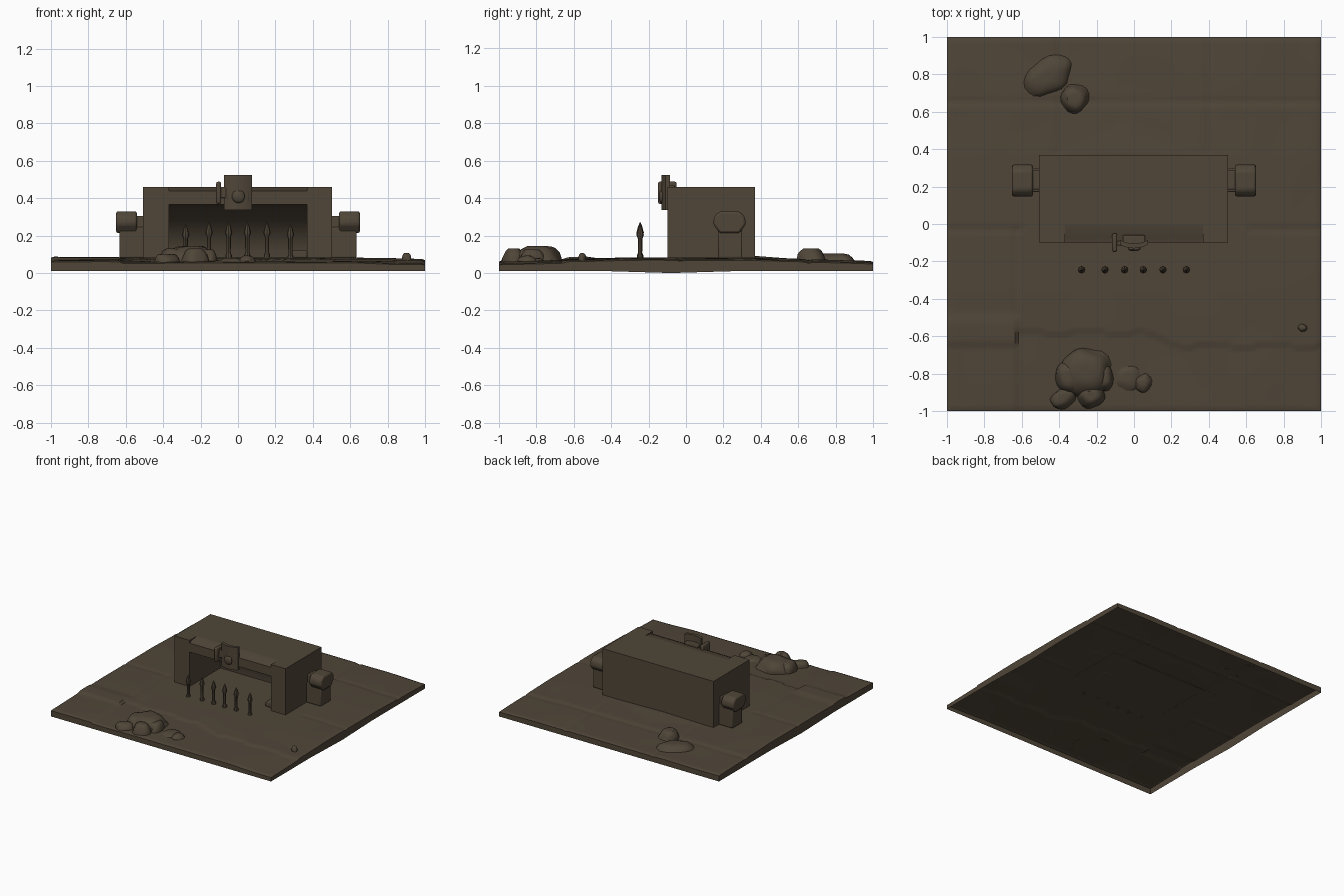
import bpy, bmesh, math, random
from mathutils import Matrix, Vector, noise

random.seed(4)
if "Cube" in bpy.data.objects:
    bpy.data.objects.remove(bpy.data.objects["Cube"], do_unlink=True)

COLOR = (0.08, 0.061, 0.04, 1)
stone = bpy.data.materials.new("dark brown stone")
stone.use_nodes = True
stone.diffuse_color = COLOR
shader = stone.node_tree.nodes["Principled BSDF"]
shader.inputs["Base Color"].default_value = COLOR
shader.inputs["Roughness"].default_value = 0.9
BASE = 0.081


def shade(obj, angle=35):
    bpy.ops.object.select_all(action="DESELECT")
    obj.select_set(True)
    bpy.context.view_layer.objects.active = obj
    bpy.ops.object.shade_smooth_by_angle(angle=math.radians(angle))


def finish(bm, name, bevel=0.0, angle=35):
    bmesh.ops.recalc_face_normals(bm, faces=bm.faces)
    mesh = bpy.data.meshes.new(name)
    bm.to_mesh(mesh)
    bm.free()
    mesh.materials.append(stone)
    obj = bpy.data.objects.new(name, mesh)
    bpy.context.collection.objects.link(obj)
    if bevel:
        mod = obj.modifiers.new("worn edges", "BEVEL")
        mod.width, mod.segments = bevel, 2
    shade(obj, angle)
    return obj


def box(name, x, y, z, bevel=0.006):
    bm = bmesh.new()
    bmesh.ops.create_cube(bm, size=1)
    for v in bm.verts:
        v.co = [lo + (c + 0.5) * (hi - lo) for c, (lo, hi) in zip(v.co, (x, y, z))]
    return finish(bm, name, bevel)


def extrude(name, outline, vec, bevel=0.0):
    """Extrude a flat outline of 3D points along a vector."""
    bm = bmesh.new()
    face = bm.faces.new([bm.verts.new(p) for p in outline])
    out = bmesh.ops.extrude_face_region(bm, geom=[face])["geom"]
    bmesh.ops.translate(bm, vec=vec,
                        verts=[g for g in out if isinstance(g, bmesh.types.BMVert)])
    return finish(bm, name, bevel)


def carve(obj, cutter):
    mod = obj.modifiers.new("carve", "BOOLEAN")
    mod.object, mod.solver = cutter, "EXACT"
    bpy.context.view_layer.objects.active = obj
    bpy.ops.object.modifier_apply(modifier=mod.name)
    bpy.data.objects.remove(cutter, do_unlink=True)


# Ground: an open-bottomed sheet of worn paving with a skirt around it
def crack_y(x):
    return -0.58 - 0.07 * max(0, min(1, (x - 0.02) / 0.25)) + 0.012 * math.sin(x * 19)


def ramp(value, width=0.06):
    return max(0, min(1, value / width))


def seam(distance):
    return -0.006 * max(0, 1 - abs(distance) / 0.025)


def ground_height(x, y):
    z = 0.082 - 0.016 * ramp(abs(y) - 0.35, 0.65) - 0.009 * ramp(x - 0.65, 0.35)
    rough = ramp(max(abs(x) - 0.65, abs(y - 0.1) - 0.4), 0.2)
    z += 0.004 * rough * noise.noise(Vector((x * 3, y * 3, 0)))
    if x > -0.62:
        z -= 0.007 * (y < crack_y(x))
    else:
        z += 0.01 * ramp(-0.47 - y) * ramp(y + 0.66, 0.03)
    z -= 0.003 * (y > 0.65)
    z += seam(y - 0.65)
    if abs(x) > 0.6:
        z += seam(y + 0.03)
    if -0.5 < y < -0.03:
        z += seam(x + 0.63)
    if y > 0.37:
        z += seam(x - 0.4) + seam(x + 0.4)
    # Low drift of earth against the rear wall
    drift = 1 - abs(x + 0.04) / 0.4 - max(0, y - 0.37) / 0.19
    return z + 0.01 * max(0, drift) * ramp(y - 0.34, 0.03)


bm = bmesh.new()
bmesh.ops.create_grid(bm, x_segments=110, y_segments=110, size=1)
for v in bm.verts:
    v.co.z = ground_height(v.co.x, v.co.y) - 0.006 * v.is_boundary
rim = [e for e in bm.edges if e.is_boundary]
out = bmesh.ops.extrude_edge_only(bm, edges=rim)["geom"]
for v in [g for g in out if isinstance(g, bmesh.types.BMVert)]:
    v.co.z = 0.012 - 0.012 * max(0, 1 - abs(v.co.y + 0.08) / 0.4)
finish(bm, "ground_sheet", angle=30)


def rock(name, loc, size, turn=0.0):
    bm = bmesh.new()
    bmesh.ops.create_icosphere(bm, subdivisions=3, radius=1)
    seed = Vector([random.uniform(0, 20) for _ in range(3)])
    for v in bm.verts:
        v.co *= 1 + 0.18 * noise.noise(v.co * 1.3 + seed)
        v.co.z = min(v.co.z, 0.85)
    bmesh.ops.transform(bm, verts=bm.verts, matrix=Matrix.Translation(loc)
                        @ Matrix.Rotation(turn, 4, "Z") @ Matrix.Diagonal((*size, 1)))
    for v in bm.verts:
        v.co.z = max(ground_height(v.co.x, v.co.y) - 0.001, v.co.z)
    return finish(bm, name, angle=40)


# Shelter: one block with a vaulted niche and a worn lintel edge
shelter = box("shelter", (-0.508, 0.502), (-0.1, 0.368), (BASE, 0.461), 0)
arc = [math.pi / 2 * i / 14 for i in range(15)]
vault = [(-0.37, -0.06 + 0.36 * math.sin(a), BASE + 0.284 * math.cos(a)) for a in arc]
carve(shelter, extrude("niche_cutter", [(-0.37, -0.2, 0.0), (-0.37, -0.2, 0.365)] + vault
                       + [(-0.37, 0.3, 0.0)], (0.74, 0, 0)))
carve(shelter, extrude("lintel_cutter", [(-0.37, -0.2, 0.438), (-0.37, -0.097, 0.438),
                                         (-0.37, -0.07, 0.45), (-0.37, 0.0, 0.462),
                                         (-0.37, 0.0, 0.5), (-0.37, -0.2, 0.5)],
                       (0.74, 0, 0)))
shade(shelter)
box("inner_step", (0.29, 0.369), (-0.06, 0.1), (BASE, 0.12))

# Sign over the entrance, bowed slightly towards the front
bow = [(0.075 * i / 5, 0.02 * (i / 5) ** 2) for i in range(-5, 6)]
extrude("sign_plate", [(x, y - 0.13, 0.337) for x, y in bow]
        + [(x, y - 0.105, 0.337) for x, y in reversed(bow)], (0, 0, 0.187))
box("sign_mount", (-0.06, 0.06), (-0.12, -0.06), (0.38, 0.47))
box("sign_arm", (-0.117, -0.09), (-0.15, -0.05), (0.37, 0.488), 0.01)
box("sign_arm_link", (-0.1, -0.06), (-0.115, -0.09), (0.4, 0.46))
rock("sign_boss", (0, -0.128, 0.41), (0.035, 0.018, 0.035))

# Side posts with faceted heads
head = [(0.18, 0.33), (0.285, 0.33), (0.315, 0.3), (0.32, 0.26),
        (0.285, 0.213), (0.18, 0.213), (0.145, 0.26), (0.15, 0.3)]
for side, s in (("left", 1), ("right", -1)):
    box(side + "_post", sorted((s * 0.5, s * 0.633)), (0.172, 0.3), (BASE, 0.245))
    extrude(side + "_post_head", [(s * 0.54, y, z) for y, z in head],
            (s * 0.112, 0, 0), 0.012)
    box(side + "_post_bracket", sorted((s * 0.49, s * 0.56)), (0.185, 0.285), (0.2, 0.305))

# Row of spikes in front of the opening
spike_profile = [(0.017, BASE), (0.017, 0.095), (0.011, 0.11), (0.012, 0.195),
                 (0.02, 0.215), (0.011, 0.25), (0.0, 0.275)]
for n, x in enumerate((-0.28, -0.155, -0.05, 0.05, 0.155, 0.28)):
    bm = bmesh.new()
    drop = 0.012 if abs(x) > 0.2 else 0
    line = [bm.verts.new((r, 0, max(BASE, z - drop))) for r, z in spike_profile]
    edges = [bm.edges.new(pair) for pair in zip(line, line[1:])]
    bmesh.ops.spin(bm, geom=line + edges, cent=(0, 0, 0), axis=(0, 0, 1),
                   angle=math.tau, steps=8)
    bmesh.ops.remove_doubles(bm, verts=bm.verts, dist=0.0005)
    bmesh.ops.translate(bm, verts=bm.verts, vec=(x, -0.245, 0))
    finish(bm, f"spike_{n + 1}")

# Loose rocks
rocks = [((-0.26, -0.79, 0.05), (0.14, 0.13, 0.11), 0.3),
         ((-0.17, -0.82, 0.05), (0.06, 0.08, 0.09), 0),
         ((-0.23, -0.92, 0.05), (0.07, 0.06, 0.095), 0),
         ((-0.38, -0.93, 0.05), (0.07, 0.055, 0.06), 0.6),
         ((-0.35, -0.82, 0.05), (0.07, 0.09, 0.095), 0.2),
         ((0.05, -0.85, 0.05), (0.045, 0.05, 0.05), 0),
         ((-0.03, -0.82, 0.05), (0.07, 0.07, 0.035), 0),
         ((-0.46, 0.79, 0.05), (0.14, 0.1, 0.065), 0.6),
         ((-0.32, 0.67, 0.05), (0.08, 0.08, 0.095), 0),
         ((0.9, -0.555, 0.07), (0.025, 0.02, 0.042), 0)]
for n, (loc, size, turn) in enumerate(rocks):
    rock(f"rock_{n + 1}", loc, size, turn)
